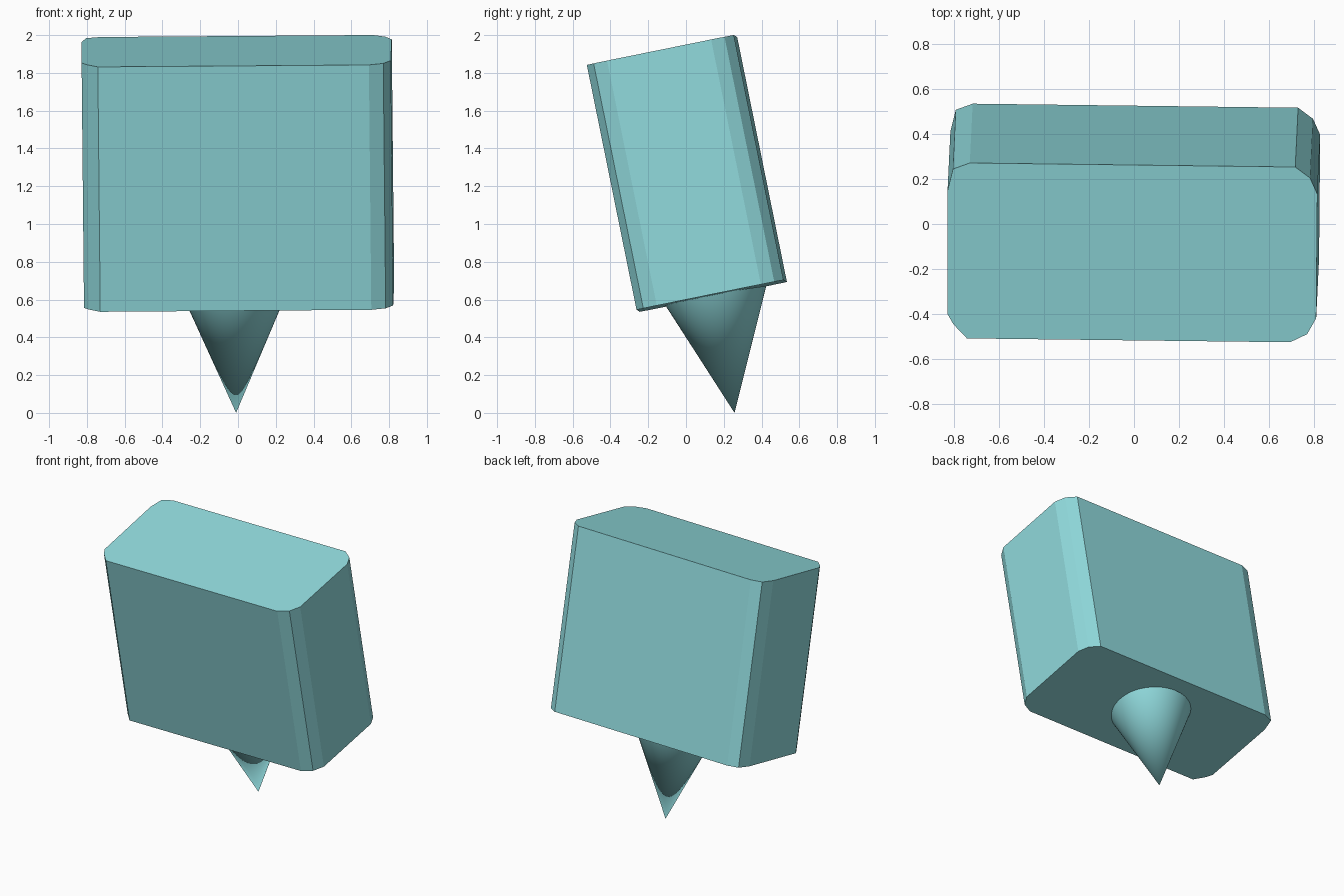
import bpy, bmesh
from math import radians, tan
from mathutils import Vector

if "Cube" in bpy.data.objects:
    bpy.data.objects.remove(bpy.data.objects["Cube"])

# Shared teal material
teal = bpy.data.materials.new("teal")
teal.diffuse_color = (0.28, 0.70, 0.72, 1)
teal.use_nodes = True
teal.node_tree.nodes["Principled BSDF"].inputs["Base Color"].default_value = teal.diffuse_color


def finish(bm, name):
    bmesh.ops.recalc_face_normals(bm, faces=bm.faces)
    mesh = bpy.data.meshes.new(name)
    bm.to_mesh(mesh)
    bm.free()
    mesh.materials.append(teal)
    obj = bpy.data.objects.new(name, mesh)
    bpy.context.collection.objects.link(obj)
    return obj


# Tilted body: top outline (three points per clipped corner) swept down its axis
outline = [(-0.742, -0.508), (0.693, -0.525), (0.769, -0.489), (0.809, -0.418),
           (0.814, 0.133), (0.782, 0.204), (0.716, 0.253), (-0.729, 0.271),
           (-0.804, 0.244), (-0.828, 0.147), (-0.828, -0.400), (-0.802, -0.445)]
slope_x, slope_y, top_z = 0.0098, 0.203, 1.942
axis = Vector((-slope_x, -slope_y, 1)).normalized()

bm = bmesh.new()
top = bm.faces.new([bm.verts.new((x, y, top_z + slope_x * x + slope_y * y))
                    for x, y in outline])
swept = bmesh.ops.extrude_face_region(bm, geom=[top], use_keep_orig=True)
bmesh.ops.translate(bm, vec=axis * -1.323,
                    verts=[g for g in swept["geom"] if isinstance(g, bmesh.types.BMVert)])
finish(bm, "body")

# Pointed foot: cone standing on its tip, its base sunk just inside the body
height = 0.635
bm = bmesh.new()
bmesh.ops.create_cone(bm, cap_ends=True, segments=64, radius1=0,
                      radius2=height * tan(radians(23.4)), depth=height)
bmesh.ops.remove_doubles(bm, verts=bm.verts, dist=1e-5)
bmesh.ops.translate(bm, vec=(0, 0, height / 2), verts=bm.verts)
foot = finish(bm, "pointed_foot")
lean = Vector((-tan(radians(0.8)), -tan(radians(9.35)), 1))
foot.rotation_euler = Vector((0, 0, 1)).rotation_difference(lean).to_euler()
foot.location = (-0.01, 0.257, 0)

bpy.ops.object.select_all(action='DESELECT')
foot.select_set(True)
bpy.context.view_layer.objects.active = foot
bpy.ops.object.shade_smooth_by_angle(angle=radians(30))
